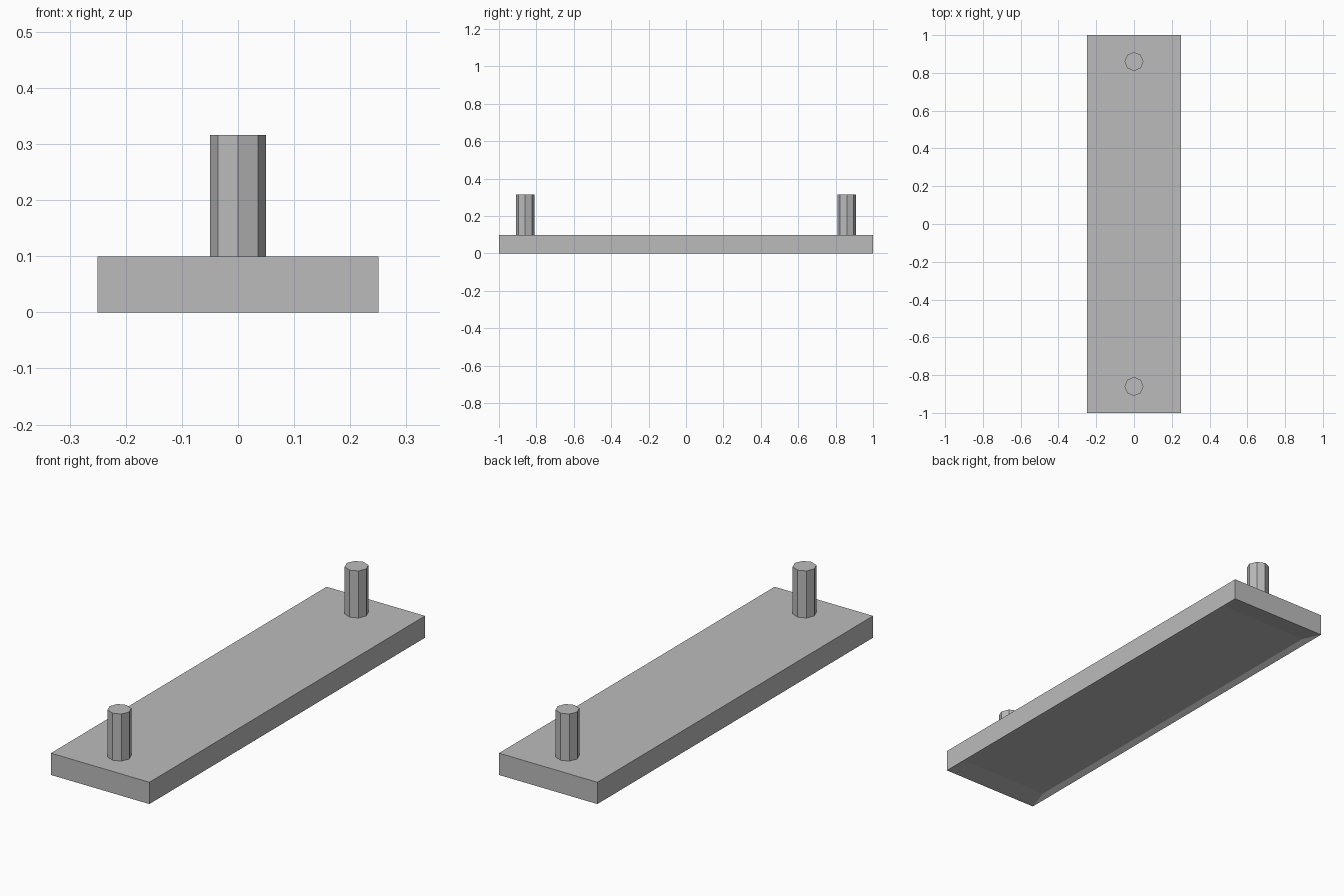
import bpy, bmesh
from math import pi
from mathutils import Matrix

cube = bpy.data.objects.get("Cube")
if cube:
    bpy.data.objects.remove(cube, do_unlink=True)

WIDTH, LENGTH, THICK = 0.5, 2.0, 0.1
PEG_RADIUS, PEG_Y, PEG_TOP = 0.05, 0.86, 0.316

grey = bpy.data.materials.new("plain_grey")
grey.use_nodes = True
grey.diffuse_color = (0.5, 0.5, 0.5, 1)
grey.node_tree.nodes["Principled BSDF"].inputs["Base Color"].default_value = (0.5, 0.5, 0.5, 1)


def add_object(name, bm):
    mesh = bpy.data.meshes.new(name)
    bm.to_mesh(mesh)
    bm.free()
    mesh.materials.append(grey)
    obj = bpy.data.objects.new(name, mesh)
    bpy.context.collection.objects.link(obj)
    return obj


# Base plate with a shallow, slope-sided recess underneath
bm = bmesh.new()
bmesh.ops.create_cube(bm, size=1, matrix=Matrix.Translation((0, 0, THICK / 2))
                      @ Matrix.Diagonal((WIDTH, LENGTH, THICK, 1)))
bm.normal_update()
bottom = next(f for f in bm.faces if f.normal.z < -0.9)
bmesh.ops.inset_individual(bm, faces=[bottom], thickness=0.02)
for v in bottom.verts:
    v.co.x = 0.45 * WIDTH * (1 if v.co.x > 0 else -1)
    v.co.y = 0.45 * LENGTH * (1 if v.co.y > 0 else -1)
    v.co.z = 0.013
add_object("base_plate", bm)

# Eight-sided upright pegs, one near each end
for name, side in (("front_peg", -1), ("back_peg", 1)):
    bm = bmesh.new()
    height = PEG_TOP - THICK
    bmesh.ops.create_cone(bm, cap_ends=True, segments=8, radius1=PEG_RADIUS,
                          radius2=PEG_RADIUS, depth=height,
                          matrix=Matrix.Rotation(pi / 2, 4, "Z"))
    peg = add_object(name, bm)
    peg.location = (0, side * PEG_Y, THICK + height / 2)
